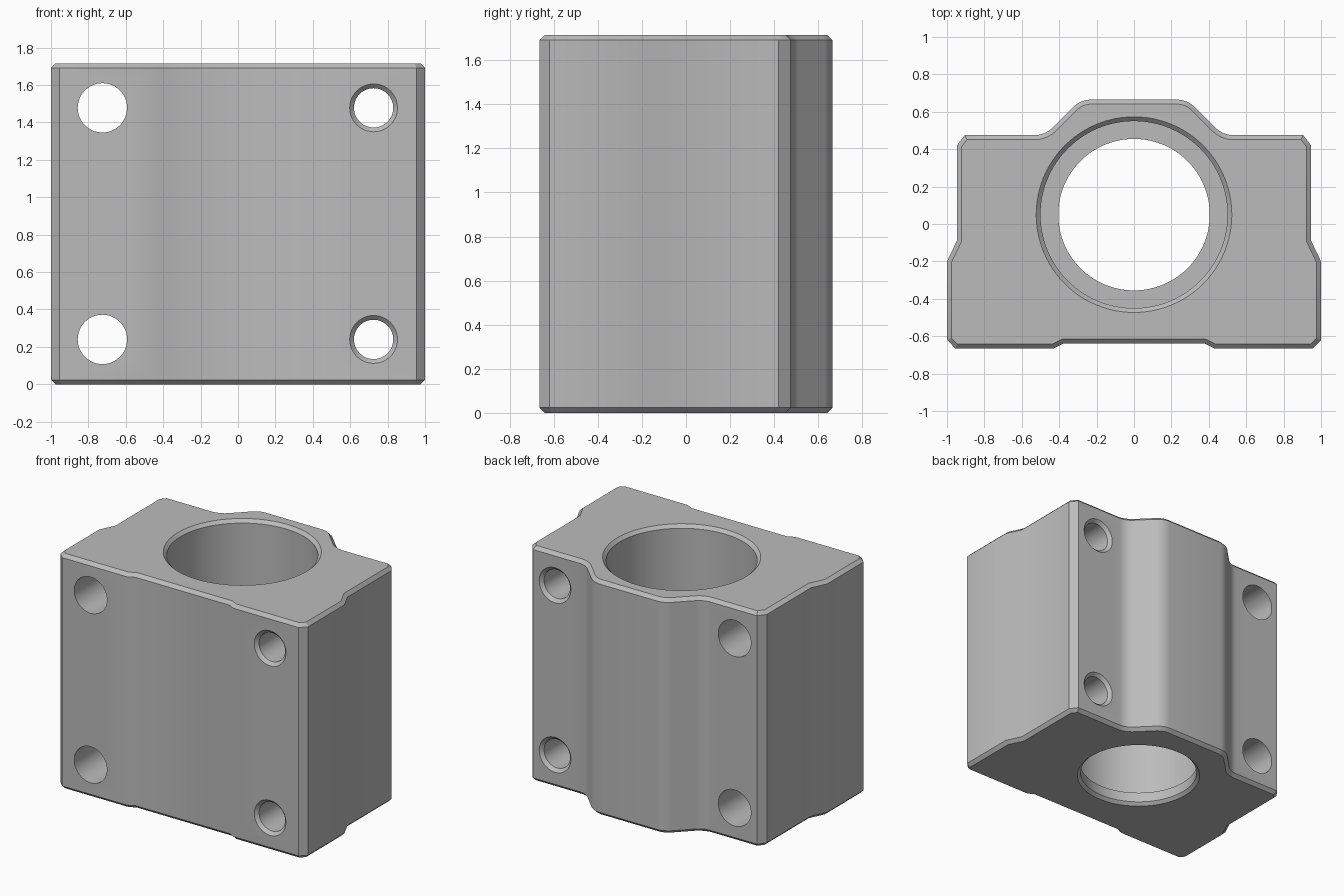
import bpy, bmesh, math
from mathutils import Matrix

cube = bpy.data.objects.get("Cube")
if cube:
    bpy.data.objects.remove(cube, do_unlink=True)

H = 1.715          # block height
FRONT, BACK = -0.665, 0.475
BORE_Y = 0.05
CHAMFER = 0.024

metal = bpy.data.materials.new("satin grey metal")
metal.use_nodes = True
grey = (0.5, 0.5, 0.5, 1)
metal.diffuse_color = grey
metal.node_tree.nodes["Principled BSDF"].inputs["Base Color"].default_value = grey


def make_object(name, bm):
    bmesh.ops.recalc_face_normals(bm, faces=bm.faces)
    mesh = bpy.data.meshes.new(name)
    bm.to_mesh(mesh)
    bm.free()
    mesh.materials.append(metal)
    obj = bpy.data.objects.new(name, mesh)
    bpy.context.collection.objects.link(obj)
    return obj


def lathe(name, profile, steps, matrix):
    """Closed solid of revolution from (radius, height) pairs."""
    bm = bmesh.new()
    rings = [[bm.verts.new((r * math.cos(i * math.tau / steps),
                            r * math.sin(i * math.tau / steps), h))
              for i in range(steps)] for r, h in profile]
    for a, b in zip(rings, rings[1:]):
        for i in range(steps):
            j = (i + 1) % steps
            bm.faces.new((a[i], a[j], b[j], b[i]))
    bm.faces.new(rings[0])
    bm.faces.new(rings[-1])
    bm.transform(matrix)
    obj = make_object(name, bm)
    obj.hide_render = True
    return obj


# Block: mirrored half outline, extruded upward
half = [(0.38, -0.64), (0.43, FRONT), (0.955, FRONT), (1, -0.62), (1, -0.2),
        (0.947, -0.09), (0.947, 0.42), (0.905, BACK), (0.475, BACK), (0.285, 0.665)]
outline = half + [(-x, y) for x, y in reversed(half)]
bm = bmesh.new()
base = bm.faces.new([bm.verts.new((x, y, 0)) for x, y in outline])
top = bmesh.ops.extrude_face_region(bm, geom=[base])["geom"]
bmesh.ops.translate(bm, vec=(0, 0, H),
                    verts=[v for v in top if isinstance(v, bmesh.types.BMVert)])
bmesh.ops.recalc_face_normals(bm, faces=bm.faces)


def is_ridge_corner(edge):
    a, b = edge.verts
    return abs(a.co.z - b.co.z) > 1 and a.co.y > 0.45 and abs(a.co.x) < 0.6


# Round the corners of the rear ridge, then chamfer both end outlines
bmesh.ops.bevel(bm, geom=[e for e in bm.edges if is_ridge_corner(e)],
                offset=0.05, segments=4, profile=0.5, affect='EDGES')
ends = [e for e in bm.edges if abs(e.verts[0].co.z - e.verts[1].co.z) < 0.01]
bmesh.ops.bevel(bm, geom=ends, offset=CHAMFER, segments=1, affect='EDGES')
block = make_object("bearing_block", bm)

# Stepped bearing bore with a retaining lip at the bottom
e = 0.02           # cutter overshoot
cutters = [lathe("bore_cutter",
                 [(0.427 + e, -e), (0.405, 0.022), (0.405, 0.095), (0.5, 0.095),
                  (0.5, H - 0.023), (0.523 + e, H + e)],
                 96, Matrix.Translation((0, BORE_Y, 0)))]

# Bolt holes: plain on one side, countersunk at both ends on the other
plain = [(0.132, FRONT - e), (0.132, BACK + e)]
sunk = [(0.128 + e, FRONT - e), (0.105, FRONT + 0.023),
        (0.105, BACK - 0.023), (0.128 + e, BACK + e)]
along_y = Matrix.Rotation(-math.pi / 2, 4, 'X')
for x, profile in ((-0.725, plain), (0.725, sunk)):
    for z in (0.24, 1.478):
        cutters.append(lathe("bolt_hole_cutter", profile, 48,
                             Matrix.Translation((x, 0, z)) @ along_y))

bpy.ops.object.select_all(action='DESELECT')
bpy.context.view_layer.objects.active = block
block.select_set(True)
for cutter in cutters:
    mod = block.modifiers.new("cut", 'BOOLEAN')
    mod.operation = 'DIFFERENCE'
    mod.solver = 'EXACT'
    mod.object = cutter
    bpy.ops.object.modifier_apply(modifier=mod.name)
    bpy.data.objects.remove(cutter, do_unlink=True)

bpy.ops.object.shade_smooth_by_angle(angle=math.radians(30))
